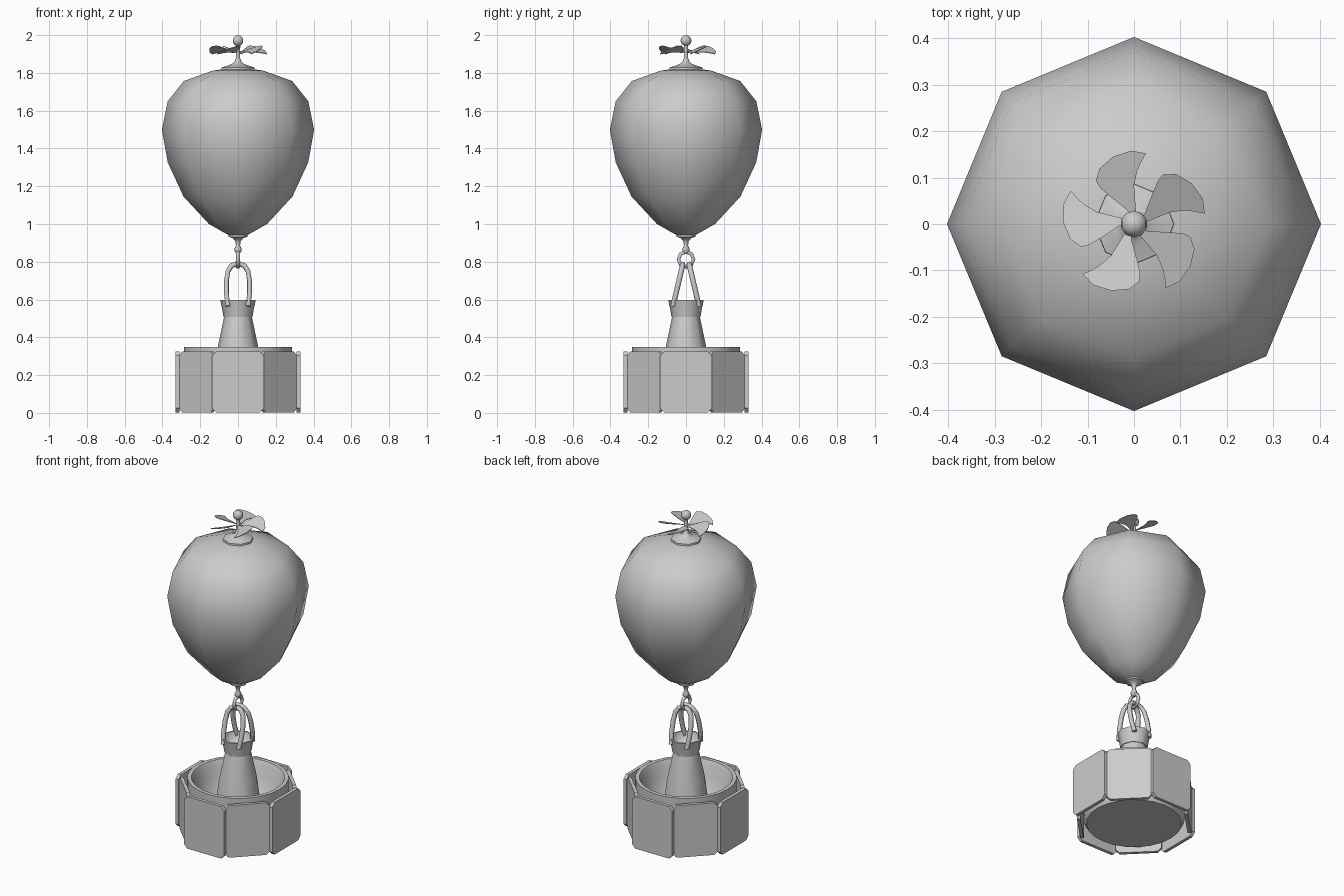
import bpy, bmesh
from math import cos, sin, pi, tau
from mathutils import Matrix

if "Cube" in bpy.data.objects:
    bpy.data.objects.remove(bpy.data.objects["Cube"])


def finish(name, bm, angle=None):
    bmesh.ops.recalc_face_normals(bm, faces=bm.faces)
    me = bpy.data.meshes.new(name)
    bm.to_mesh(me)
    bm.free()
    ob = bpy.data.objects.new(name, me)
    bpy.context.collection.objects.link(ob)
    if angle:
        bpy.ops.object.select_all(action='DESELECT')
        ob.select_set(True)
        bpy.context.view_layer.objects.active = ob
        bpy.ops.object.shade_smooth_by_angle(angle=angle)
    return ob


def lathe(name, profile, sides, angle=0.7):
    """Revolve (radius, height) points around z, closing both ends."""
    bm = bmesh.new()
    rings = [[bm.verts.new((r * cos(tau * i / sides), r * sin(tau * i / sides), z))
              for i in range(sides)] for r, z in profile]
    for a, b in zip(rings, rings[1:]):
        for i in range(sides):
            j = (i + 1) % sides
            bm.faces.new((a[i], a[j], b[j], b[i]))
    bm.faces.new(rings[0])
    bm.faces.new(rings[-1])
    return finish(name, bm, angle)


def plate(name, lower, upper, turn, angle=None):
    """Solid between two matching outlines, turned around z."""
    bm = bmesh.new()
    a, b = ([bm.verts.new(p) for p in side] for side in (lower, upper))
    bm.faces.new(a)
    bm.faces.new(b)
    for i in range(len(a)):
        j = (i + 1) % len(a)
        bm.faces.new((a[i], a[j], b[j], b[i]))
    bm.transform(Matrix.Rotation(turn, 4, 'Z'))
    return finish(name, bm, angle)


def tube(name, points, radius, cyclic=False):
    """Round tube along a path."""
    cu = bpy.data.curves.new(name, 'CURVE')
    cu.dimensions = '3D'
    cu.bevel_depth = radius
    cu.bevel_resolution = 1
    cu.use_fill_caps = True
    sp = cu.splines.new('POLY')
    sp.points.add(len(points) - 1)
    for p, co in zip(sp.points, points):
        p.co = (*co, 1)
    sp.use_cyclic_u = cyclic
    sp.use_smooth = True
    ob = bpy.data.objects.new(name, cu)
    bpy.context.collection.objects.link(ob)
    return ob


# Round basin, hollow on top
lathe("basin", [(0.267, 0.02), (0.285, 0.05), (0.285, 0.35), (0.262, 0.35), (0.25, 0.325),
                (0.235, 0.26), (0.20, 0.18), (0.15, 0.13), (0.08, 0.12)], 24)

# Eight clipped-corner panels: four outer ones overlap four set further in
C, Z0, Z1 = 0.022, 0.003, 0.325
for k in range(8):
    w, inner, outer = ((0.137, 0.311, 0.331), (0.129, 0.292, 0.312))[k % 2]
    outline = [(-w + C, Z0), (w - C, Z0), (w, Z0 + C), (w, Z1 - C),
               (w - C, Z1), (-w + C, Z1), (-w, Z1 - C), (-w, Z0 + C)]
    plate(f"basin_panel_{k + 1}", [(x, -inner, z) for x, z in outline],
          [(x, -outer, z) for x, z in outline], k * pi / 4)

# Tapered post with an open cup on top
lathe("post", [(0.137, 0.12), (0.107, 0.35), (0.071, 0.52)], 8, 0.9)
lathe("cup", [(0.06, 0.505), (0.077, 0.508), (0.084, 0.55), (0.094, 0.598),
              (0.084, 0.598), (0.074, 0.56), (0.05, 0.545)], 8, 0.9)

# Two leaning arches and the ring linking them
half = [(0.053, 0.565), (0.061, 0.63), (0.061, 0.70), (0.053, 0.75), (0.034, 0.779), (0.012, 0.787)]
path = [(-x, z) for x, z in half] + [(x, z) for x, z in reversed(half)]
for side, name in ((-1, "front_arch"), (1, "back_arch")):
    tube(name, [(x, side * (0.016 + (0.79 - z) * 0.235), z) for x, z in path], 0.014)
tube("link_ring", [(0, 0.04 * cos(i * tau / 8), 0.813 + 0.04 * sin(i * tau / 8))
                   for i in range(8)], 0.011, True)

# Balloon neck
lathe("balloon_neck", [(0.008, 0.84), (0.019, 0.858), (0.019, 0.868), (0.011, 0.885),
                       (0.014, 0.91), (0.028, 0.925), (0.05, 0.932), (0.05, 0.945)], 8, 0.9)

# Eight-sided balloon
lathe("balloon", [(0.048, 0.94), (0.154, 1.00), (0.288, 1.145), (0.372, 1.326), (0.403, 1.50),
                  (0.372, 1.65), (0.287, 1.757), (0.134, 1.812), (0.07, 1.821)], 8, 1.2)

# Top cap with mast
lathe("top_cap", [(0.087, 1.812), (0.086, 1.829), (0.045, 1.842), (0.02, 1.855),
                  (0.011, 1.88), (0.011, 1.96)], 8, 0.9)

# Ball on the mast
bm = bmesh.new()
bmesh.ops.create_uvsphere(bm, u_segments=10, v_segments=8, radius=0.029)
bm.transform(Matrix.Translation((0, 0, 1.971)))
finish("mast_ball", bm, 1.2)

# Five pitched propeller blades
blade = [(0, 0.008), (-0.015, 0.03), (-0.05, 0.058), (-0.073, 0.078), (-0.082, 0.093),
         (-0.074, 0.12), (-0.045, 0.145), (-0.006, 0.158), (0.026, 0.152), (0.015, 0.133),
         (0.007, 0.115), (0.0, 0.084), (0.004, 0.03)]
for k in range(5):
    low, high = ([(x, y, 1.908 - 0.4 * x + dz) for x, y in blade] for dz in (0, 0.004))
    plate(f"propeller_blade_{k + 1}", low, high, k * tau / 5)
